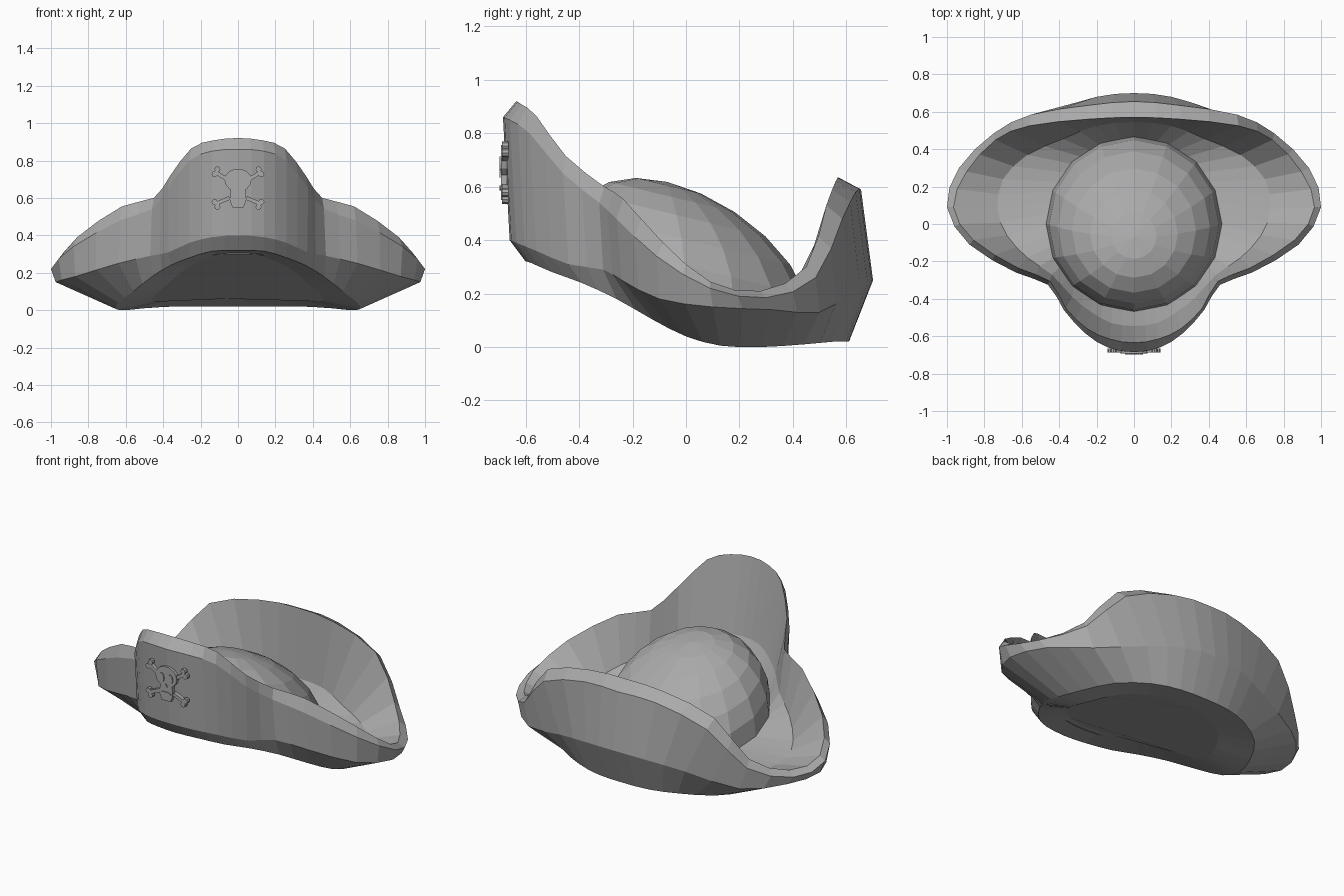
import bpy, bmesh, math
from mathutils import Vector

old = bpy.data.objects.get("Cube")
if old:
    bpy.data.objects.remove(old, do_unlink=True)

felt = bpy.data.materials.new("grey_felt")
felt.use_nodes = True
GREY = (0.4, 0.4, 0.4, 1)
felt.diffuse_color = GREY
felt.node_tree.nodes["Principled BSDF"].inputs["Base Color"].default_value = GREY


def finish(name, bm):
    """Turn a bmesh into a flat-shaded object."""
    bmesh.ops.recalc_face_normals(bm, faces=bm.faces[:])
    mesh = bpy.data.meshes.new(name)
    bm.to_mesh(mesh)
    bm.free()
    mesh.materials.append(felt)
    obj = bpy.data.objects.new(name, mesh)
    bpy.context.collection.objects.link(obj)
    return obj


def full_loop(half):
    """Mirror a half loop into a closed one and add a curved midpoint to each span."""
    pts = [Vector(p) for p in half + [(-x, y, z) for x, y, z in half[-2:0:-1]]]
    n = len(pts)
    out = []
    for i, p in enumerate(pts):
        q = pts[(i + 1) % n]
        out += [p, (9 * (p + q) - pts[i - 1] - pts[(i + 2) % n]) / 16]
    return out


# Brim loops, from the front centre round the left side to the back centre
under_edge = [(0, -.6, .32), (.14, -.58, .315), (.26, -.5, .28), (.36, -.39, .24),
              (.46, -.26, .18), (.56, -.12, .1), (.64, 0, .04), (.65, .13, .005),
              (.6, .28, 0), (.5, .44, .01), (.33, .55, .02), (.17, .6, .02), (0, .61, .02)]
outer_bulge = [(0, -.66, .4), (.14, -.635, .39), (.26, -.56, .36), (.37, -.44, .31),
               (.47, -.31, .29), (.64, -.24, .25), (.87, -.1, .18), (.975, .1, .15),
               (.9, .32, .14), (.71, .5, .13), (.42, .61, .2), (.2, .68, .24), (0, .7, .25)]
outer_lip = [(0, -.685, .86), (.14, -.66, .85), (.26, -.585, .8), (.375, -.46, .65),
             (.46, -.325, .54), (.63, -.26, .48), (.88, -.11, .34), (1, .09, .22),
             (.935, .3, .185), (.75, .485, .26), (.55, .585, .48), (.24, .635, .58), (0, .655, .59)]
rim_top = [(0, -.635, .92), (.13, -.615, .908), (.25, -.56, .865), (.365, -.45, .715),
           (.45, -.305, .6), (.62, -.235, .555), (.86, -.085, .39), (.965, .09, .245),
           (.895, .28, .21), (.74, .45, .3), (.56, .525, .53), (.25, .56, .62), (0, .57, .635)]
inner_foot = [(0, -.545, .47), (.12, -.53, .46), (.23, -.47, .43), (.33, -.39, .39),
              (.44, -.27, .35), (.57, -.18, .28), (.68, -.06, .2), (.73, .08, .165),
              (.7, .24, .15), (.57, .37, .16), (.38, .455, .19), (.2, .525, .22), (0, .545, .22)]
crown_seam = []
for i in range(13):
    a = math.pi * i / 12
    y = -.45 * math.cos(a)
    crown_seam.append((.45 * math.sin(a), y, .19 - .24 * y))
# Shallow underside follows the lower edge, drawn in and slightly lifted
hollow = [(x * .7, y * .7, z * .8 + .045) for x, y, z in under_edge]

bm = bmesh.new()
rings = [[bm.verts.new(p) for p in full_loop(half)] for half in
         (hollow, under_edge, outer_bulge, outer_lip, rim_top, inner_foot, crown_seam)]
for low, high in zip(rings, rings[1:]):
    for i in range(len(low)):
        j = (i + 1) % len(low)
        bm.faces.new((low[i], low[j], high[j], high[i]))
bm.faces.new(rings[0])
finish("turned_up_brim", bm)

# Crown: upper half of a faceted sphere, flattened and leaning forward
bm = bmesh.new()
bmesh.ops.create_uvsphere(bm, u_segments=16, v_segments=12, radius=.47)
bmesh.ops.delete(bm, geom=[v for v in bm.verts if v.co.z < -.01], context='VERTS')
for v in bm.verts:
    x, y, z = v.co
    v.co = (x, y - .07 * (z / .47) ** 2, z * .9 + .195 - .24 * y)
finish("crown", bm)


# Skull ornament: thin plates on the front flap
def plate(name, outline, y_back=-.67, y_front=-.692):
    bm = bmesh.new()
    front = [bm.verts.new((x, y_front, z)) for x, z in outline]
    back = [bm.verts.new((x, y_back, z)) for x, z in outline]
    bm.faces.new(front)
    bm.faces.new(back)
    for i in range(len(front)):
        j = (i + 1) % len(front)
        bm.faces.new((front[i], front[j], back[j], back[i]))
    return finish(name, bm)


def oval(cx, cz, rx, rz, n=14):
    return [(cx + rx * math.cos(math.tau * i / n), cz + rz * math.sin(math.tau * i / n))
            for i in range(n)]


def bar(a, b, width):
    a, b = Vector(a), Vector(b)
    d = (b - a).normalized() * width
    side = Vector((-d.y, d.x))
    return [a + side, a - side, b - side, b + side]


plate("skull_cranium", oval(0, .695, .072, .062))
plate("skull_jaw", [(-.04, .65), (-.045, .59), (-.03, .55), (.03, .55), (.045, .59), (.04, .65)])
plate("skull_nose", [(-.01, .635), (.01, .635), (0, .655)], -.69, -.698)
plate("skull_mouth", oval(0, .595, .035, .01), -.69, -.698)
for side, word in ((1, "left"), (-1, "right")):
    plate(word + "_eye", oval(side * .029, .685, .018, .03, 10), -.69, -.698)
    for tip, near, level in ((.735, .69, "upper"), (.57, .6, "lower")):
        bone = level + "_" + word + "_bone"
        plate(bone, bar((side * .045, near), (side * .115, tip), .01), -.665, -.688)
        up = 1 if level == "upper" else -1
        for knob, dx, dz in (("inner", -.003, .018), ("outer", .012, -.008)):
            plate(bone + "_" + knob + "_knob",
                  oval(side * (.113 + dx), tip + up * dz, .016, .016, 8), -.665, -.688)
